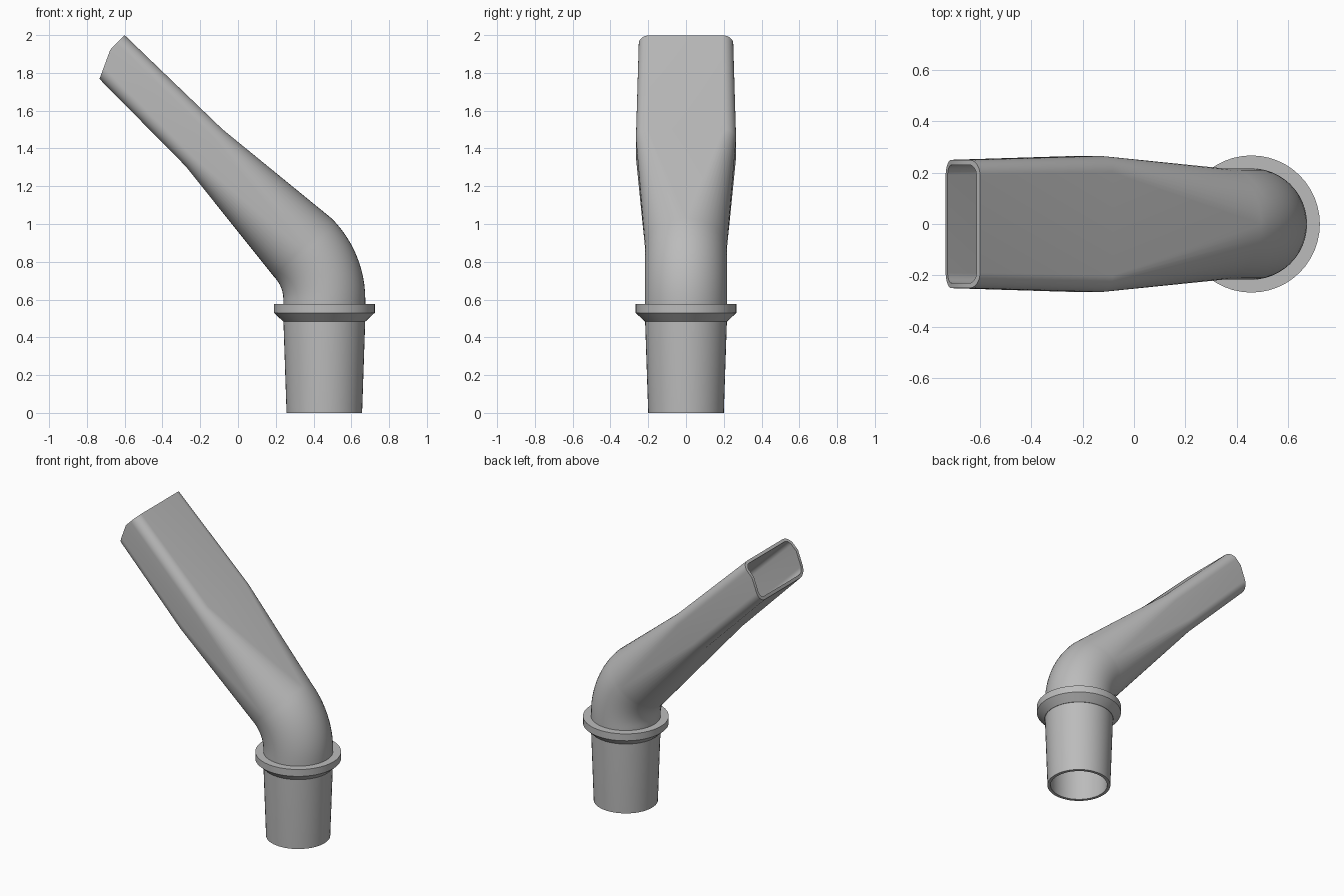
import bpy, bmesh, math
from mathutils import Vector

default = bpy.data.objects.get("Cube")
if default:
    bpy.data.objects.remove(default)

AXIS_X = 0.457      # centre of the socket
WALL = 0.02
ARC = 12            # steps per quarter turn

grey = bpy.data.materials.new("plain grey")
grey.use_nodes = True
colour = (0.5, 0.5, 0.5, 1)
grey.diffuse_color = colour
grey.node_tree.nodes["Principled BSDF"].inputs["Base Color"].default_value = colour


def section(x, z, tilt, half_u, half_y, radius, inset=0, cut=False):
    """Rounded rectangle across the tube; a circle when all sizes match."""
    across = Vector((math.cos(tilt), 0, math.sin(tilt)))
    along = Vector((-math.sin(tilt), 0, math.cos(tilt)))
    cu, cy, r = half_u - radius, half_y - radius, radius - inset
    flat = []
    for q, (su, sy) in enumerate(((1, 1), (-1, 1), (-1, -1), (1, -1))):
        for i in range(ARC + 1):
            a = math.pi / 2 * (q + i / ARC)
            flat.append((su * cu + r * math.cos(a), sy * cy + r * math.sin(a)))
        if q % 2 == 0:      # extra point on the narrow sides for the lip
            flat.append((cu * 0.3, sy * (half_y - inset)))
    pts = []
    for u, y in flat:
        slide = min(0, 0.46 * (u - 0.021)) if cut else 0
        pts.append(Vector((x, 0, z)) + across * u + along * slide + Vector((0, y, 0)))
    return pts


def loft(name, rings, angle):
    """Skin a closed loop of rings, the last joining the first."""
    bm = bmesh.new()
    loops = [[bm.verts.new(p) for p in ring] for ring in rings]
    for a, b in zip(loops, loops[1:] + loops[:1]):
        for i in range(len(a)):
            j = (i + 1) % len(a)
            bm.faces.new((a[i], a[j], b[j], b[i]))
    bmesh.ops.remove_doubles(bm, verts=bm.verts, dist=0.0001)
    bmesh.ops.recalc_face_normals(bm, faces=bm.faces)
    mesh = bpy.data.meshes.new(name)
    bm.to_mesh(mesh)
    bm.free()
    mesh.materials.append(grey)
    obj = bpy.data.objects.new(name, mesh)
    bpy.context.collection.objects.link(obj)
    bpy.ops.object.select_all(action='DESELECT')
    obj.select_set(True)
    bpy.context.view_layer.objects.active = obj
    bpy.ops.object.shade_smooth_by_angle(angle=math.radians(angle))
    return obj


# Stations along the tube: tapered socket, elbow, flattened mouthpiece
R = 0.217
BEND, BEND_Z, TURN = 0.39, 0.6, math.radians(45)
stations = [(AXIS_X, 0, 0, 0.2, 0.2, 0.2), (AXIS_X, 0.5, 0, R, R, R)]
for k in range(13):
    t = TURN * k / 12
    stations.append((AXIS_X - BEND + BEND * math.cos(t),
                     BEND_Z + BEND * math.sin(t), t, R, R, R))
stations.append((-0.18, 1.404, TURN, 0.138, 0.265, 0.065))
stations.append((-0.691, 1.908, TURN, 0.129, 0.25, 0.06))

# Hollow tube: outside going up, inside coming back down
last = len(stations) - 1
outside = [section(*s, cut=(i == last)) for i, s in enumerate(stations)]
inside = [section(*s, inset=WALL, cut=(i == last)) for i, s in enumerate(stations)]
loft("bent_tube", outside + inside[::-1], 25)

# Stop collar with a chamfered underside
collar = [(0.208, 0.485), (0.219, 0.485), (0.267, 0.53), (0.267, 0.577), (0.208, 0.577)]
loft("stop_collar", [section(AXIS_X, z, 0, r, r, r) for r, z in collar], 25)
